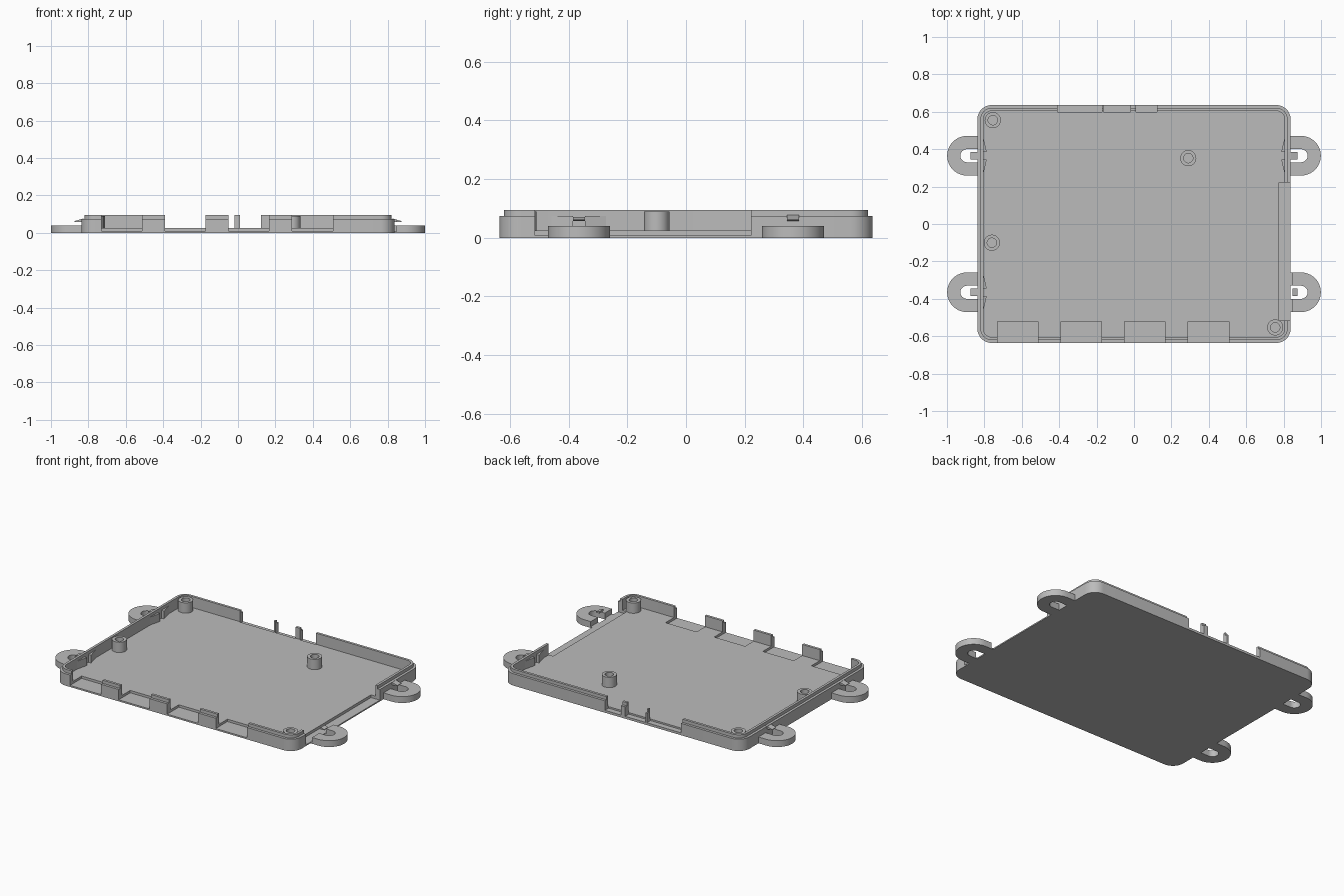
import bpy, bmesh
from math import sin, cos, pi, radians

if "Cube" in bpy.data.objects:
    bpy.data.objects.remove(bpy.data.objects["Cube"])

grey = bpy.data.materials.new("plain grey")
grey.use_nodes = True
grey.diffuse_color = (0.5, 0.5, 0.5, 1)
grey.node_tree.nodes["Principled BSDF"].inputs["Base Color"].default_value = (0.5, 0.5, 0.5, 1)


def finish(name, bm):
    bmesh.ops.recalc_face_normals(bm, faces=bm.faces)
    mesh = bpy.data.meshes.new(name)
    bm.to_mesh(mesh)
    bm.free()
    mesh.materials.append(grey)
    obj = bpy.data.objects.new(name, mesh)
    bpy.context.collection.objects.link(obj)
    return obj


def loft(name, rings):
    """Join rings of equal length in order and cap both ends."""
    bm = bmesh.new()
    loops = [[bm.verts.new(p) for p in ring] for ring in rings]
    for a, b in zip(loops, loops[1:]):
        for i in range(len(a)):
            j = (i + 1) % len(a)
            bm.faces.new((a[i], a[j], b[j], b[i]))
    bm.faces.new(loops[0])
    bm.faces.new(loops[-1])
    return finish(name, bm)


def rounded_ring(hx, hy, r, z, steps=8):
    ring = []
    for k, (sx, sy) in enumerate([(1, 1), (-1, 1), (-1, -1), (1, -1)]):
        for i in range(steps + 1):
            a = (k + i / steps) * pi / 2
            ring.append((sx * (hx - r) + r * cos(a), sy * (hy - r) + r * sin(a), z))
    return ring


def circle(x, y, r, z, n=32):
    return [(x + r * cos(2 * pi * i / n), y + r * sin(2 * pi * i / n), z) for i in range(n)]


def boxes(name, spans):
    bm = bmesh.new()
    for x0, x1, y0, y1, z0, z1 in spans:
        for v in bmesh.ops.create_cube(bm, size=1)["verts"]:
            v.co = (x1 if v.co.x > 0 else x0, y1 if v.co.y > 0 else y0,
                    z1 if v.co.z > 0 else z0)
    return finish(name, bm)


def cut(obj, cutter):
    mod = obj.modifiers.new("cut", 'BOOLEAN')
    mod.operation = 'DIFFERENCE'
    mod.solver = 'EXACT'
    mod.object = cutter
    bpy.context.view_layer.objects.active = obj
    bpy.ops.object.modifier_apply(modifier=mod.name)


HX, HY, FLOOR, RIM, TOP = 0.837, 0.636, 0.025, 0.075, 0.095
parts = []

# Tray with stepped rim
tray = loft("tray", [
    rounded_ring(HX, HY, 0.075, 0),
    rounded_ring(HX, HY, 0.075, RIM),
    rounded_ring(HX - 0.016, HY - 0.016, 0.059, RIM),
    rounded_ring(HX - 0.016, HY - 0.016, 0.059, TOP),
    rounded_ring(HX - 0.032, HY - 0.032, 0.043, TOP),
    rounded_ring(HX - 0.032, HY - 0.032, 0.043, FLOOR)])
parts.append(tray)

# Connector openings: four in front, three at the back, one long one on the left
side = boxes("side_cutter", [(0.775, 0.848, -0.515, 0.222, 0.008, 0.2)])
front = [(x, x + 0.217, -0.7, -0.52, 0.01, 0.2) for x in (-0.73, -0.39, -0.05, 0.29)]
back = [(a, b, 0.6, 0.7, 0.015, 0.2) for a, b in [(-0.41, -0.172), (-0.162, -0.02), (0.01, 0.122)]]
openings = boxes("opening_cutter", front + back)
cut(tray, openings)
cut(tray, side)

# Mounting ears, snap hooks and the ribs inside the wall
for sx, x_name in ((1, "left"), (-1, "right")):
    for sy, y_name in ((1, "back"), (-1, "front")):
        tag = y_name + "_" + x_name
        yc = 0.365 * sy

        def arc(r, n=20):
            pts = [(0.893 + r * cos(a), yc + r * sin(a))
                   for a in [pi / 2 - pi * i / n for i in range(n + 1)]]
            return [(0.83, yc + r)] + pts + [(0.83, yc - r)]

        outline = arc(0.106) + arc(0.035)[::-1]
        ear = loft("ear_" + tag, [[(sx * x, y, z) for x, y in outline] for z in (0, 0.04)])
        wedge = [(0.825, 0.057), (0.873, 0.059), (0.873, 0.063), (0.825, 0.077)]
        hook = loft("hook_" + tag, [[(sx * x, yc + d, z) for x, z in wedge]
                                    for d in (-0.02, 0.02)])
        parts += [ear, hook]
        if sx > 0 and sy < 0:
            cut(ear, side)
            cut(hook, side)
            continue
        for d in (-1, 1):
            tri = [(0.808, yc + d * 0.105), (0.787, yc + d * 0.02), (0.808, yc + d * 0.02)]
            parts.append(loft("rib_" + tag, [[(sx * x, y, z) for x, y in tri]
                                             for z in (FLOOR - 0.003, RIM)]))

# Hollow screw posts
for x, y in [(-0.755, 0.555), (0.29, 0.352), (-0.76, -0.1), (0.755, -0.553)]:
    parts.append(loft("screw_post", [circle(x, y, 0.043, 0.012), circle(x, y, 0.043, 0.09),
                                     circle(x, y, 0.025, 0.09), circle(x, y, 0.025, 0.035)]))

for helper in (side, openings):
    bpy.data.objects.remove(helper)

bpy.ops.object.select_all(action='DESELECT')
for p in parts:
    p.select_set(True)
bpy.context.view_layer.objects.active = tray
bpy.ops.object.shade_smooth_by_angle(angle=radians(30))
